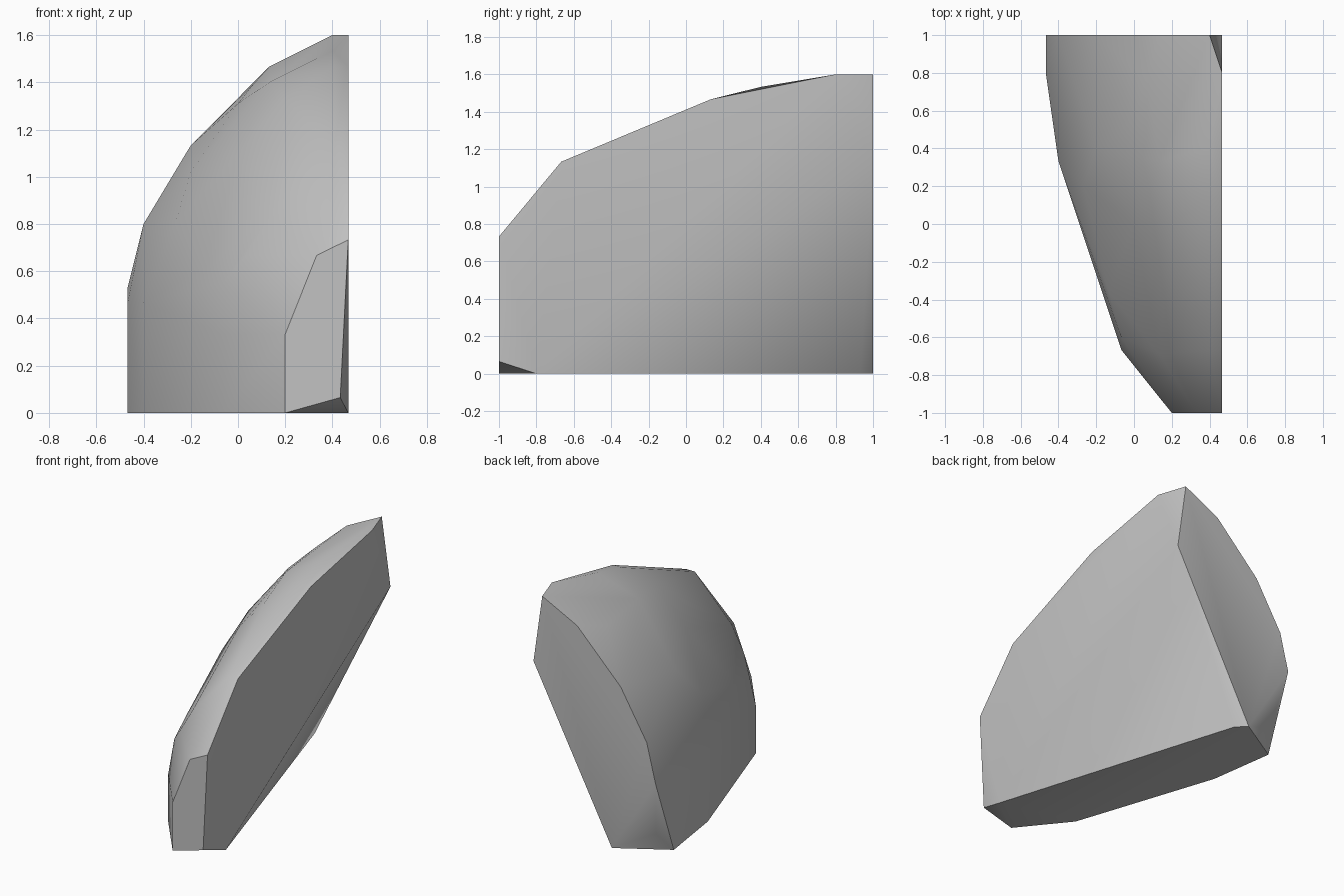
import bpy
import bmesh
import math

cube = bpy.data.objects.get("Cube")
if cube:
    bpy.data.objects.remove(cube, do_unlink=True)

SIDE, BACK, FRONT = 0.467, 1.0, -1.0

# Outlines of the flat sides
side_profile = [(-1, .733), (-.667, 1.133), (.133, 1.467), (.8, 1.6), (1, 1.133), (-.8, 0)]
back_profile = [(.4, 1.6), (.133, 1.467), (-.2, 1.133), (-.4, .8), (-.467, .533), (-.133, 0)]
front_profile = [(.2, 0), (.433, .065), (.333, .667), (.2, .333)]
base_profile = [(-.067, .933), (-.467, .8), (-.4, .333), (-.067, -.667)]

# Corners of the rounded outer shell, from the base up to the ridge
shell = [
    (-.067, -.667, .333), (.067, -.8, .33), (-.4, .333, .467), (-.467, .8, .467),
    (-.4, .9, .133), (-.067, -.6, .55), (-.133, -.36, .62), (.033, -.68, .665),
    (.133, -.69, .83), (.2, -.733, .83), (-.267, .2, .8), (-.2, .4, 1.02),
    (0, 0, 1.1), (.2, 0, 1.33), (0, .55, 1.31), (.067, .77, 1.395),
    (.133, .333, 1.4), (.4, -.667, 1.133), (.4, .133, 1.467), (.4, .4, 1.533),
]

points = [(SIDE, y, z) for y, z in side_profile]
points += [(x, BACK, z) for x, z in back_profile]
points += [(x, FRONT, z) for x, z in front_profile]
points += [(x, y, 0) for x, y in base_profile]
points += shell

# Wrap all corners in one closed convex fragment
bm = bmesh.new()
for p in points:
    bm.verts.new(p)
bmesh.ops.convex_hull(bm, input=bm.verts[:])
loose = [v for v in bm.verts if not v.link_faces]
bmesh.ops.delete(bm, geom=loose, context='VERTS')
bmesh.ops.dissolve_limit(bm, angle_limit=math.radians(1), verts=bm.verts[:], edges=bm.edges[:])
bmesh.ops.recalc_face_normals(bm, faces=bm.faces[:])

mesh = bpy.data.meshes.new("rock_fragment")
bm.to_mesh(mesh)
bm.free()
rock = bpy.data.objects.new("rock_fragment", mesh)
bpy.context.collection.objects.link(rock)

# Plain grey stone
stone = bpy.data.materials.new("stone_grey")
stone.use_nodes = True
color = (.54, .54, .54, 1)
stone.diffuse_color = color
stone.node_tree.nodes["Principled BSDF"].inputs["Base Color"].default_value = color
mesh.materials.append(stone)

# Soft shell with crisp cut sides
bpy.ops.object.select_all(action='DESELECT')
rock.select_set(True)
bpy.context.view_layer.objects.active = rock
bpy.ops.object.shade_smooth_by_angle(angle=math.radians(40))
